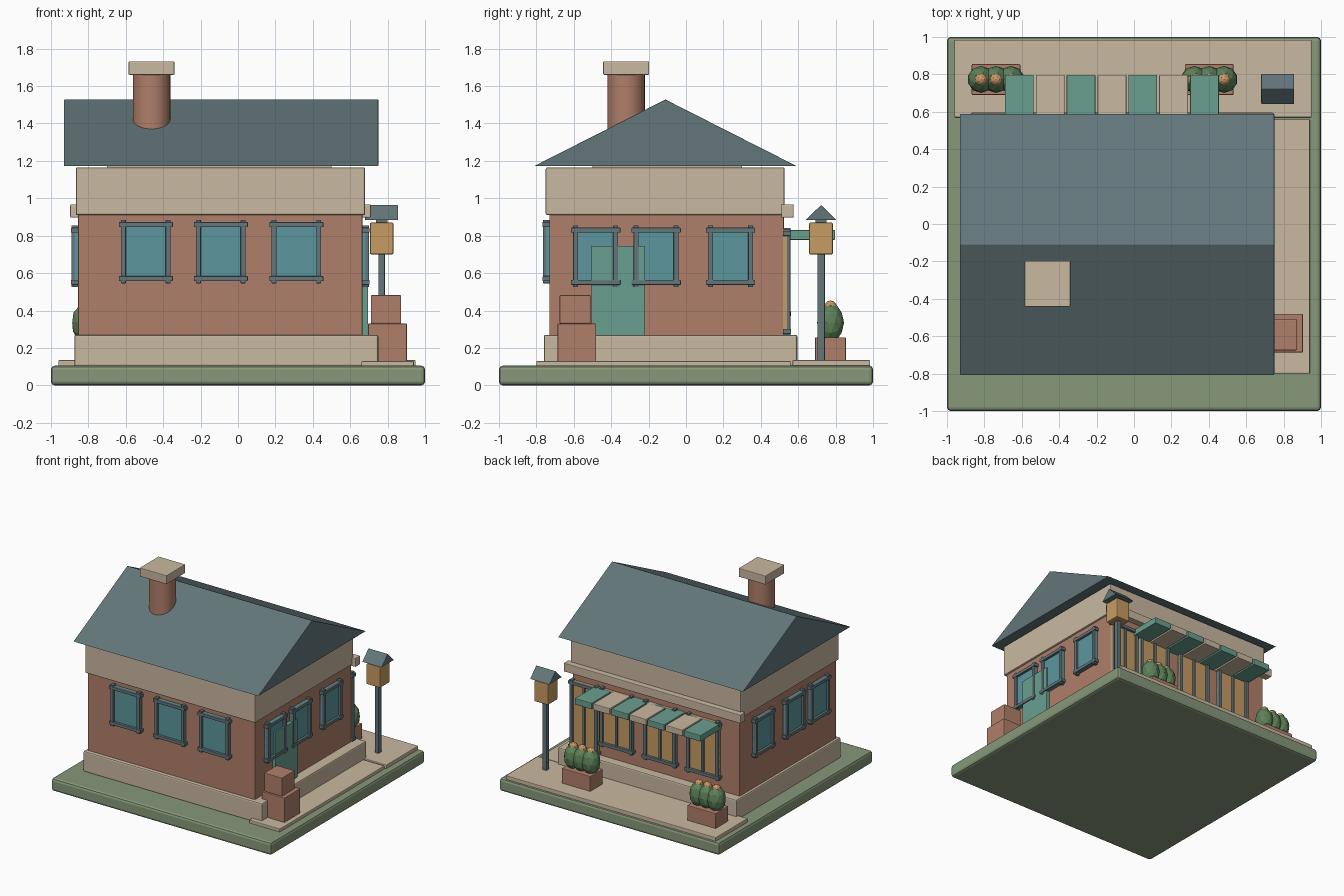
import bpy
import math

cube = bpy.data.objects.get("Cube")
if cube:
    bpy.data.objects.remove(cube, do_unlink=True)


def material(name, hex_code):
    """Flat material from an sRGB hex code."""
    rgb = [int(hex_code[i:i + 2], 16) / 255 for i in (0, 2, 4)]
    col = [((c + 0.055) / 1.055) ** 2.4 for c in rgb] + [1]
    m = bpy.data.materials.new(name)
    m.use_nodes = True
    m.diffuse_color = col
    m.node_tree.nodes["Principled BSDF"].inputs["Base Color"].default_value = col
    return m


GRASS = material("lawn green", "87987A")
STONE = material("pale stone", "C9B9A1")
BRICK = material("brick red", "B07F6A")
SLATE = material("slate grey", "63767A")
GLASS = material("window blue", "5C979D")
TEAL = material("door teal", "6A9F90")
AMBER = material("amber", "C69C62")
LEAF = material("leaf green", "5D8259")
BUD = material("bud tan", "C99A68")


def finish(ob, name, mat, bevel=0.0):
    ob.name = name
    ob.data.materials.clear()
    ob.data.materials.append(mat)
    if bevel:
        mod = ob.modifiers.new("Bevel", "BEVEL")
        mod.width = bevel
        mod.segments = 2
    return ob


def box(name, mat, x, y, z, bevel=0.005):
    """Box from (min, max) ranges on each axis."""
    mesh = bpy.data.meshes.new(name)
    verts = [(a, b, c) for a in x for b in y for c in z]
    mesh.from_pydata(verts, [], [(0, 1, 3, 2), (4, 6, 7, 5), (0, 4, 5, 1),
                                 (2, 3, 7, 6), (0, 2, 6, 4), (1, 5, 7, 3)])
    ob = bpy.data.objects.new(name, mesh)
    bpy.context.collection.objects.link(ob)
    return finish(ob, name, mat, bevel)


def gable(name, mat, x, y, z, bevel=0.003):
    """Triangular prism with its ridge along x."""
    mid = sum(y) / 2
    verts = [(a, b, c) for a in x for b, c in ((y[0], z[0]), (y[1], z[0]), (mid, z[1]))]
    mesh = bpy.data.meshes.new(name)
    mesh.from_pydata(verts, [], [(0, 2, 1), (3, 4, 5), (0, 1, 4, 3),
                                 (1, 2, 5, 4), (2, 0, 3, 5)])
    ob = bpy.data.objects.new(name, mesh)
    bpy.context.collection.objects.link(ob)
    return finish(ob, name, mat, bevel)


def span(c, half):
    return (c - half, c + half)


def wall_box(name, mat, side, wall, u, z, depth, bevel=0.003):
    """Box standing out from a wall; u runs along the wall."""
    out = (wall - 0.005, wall + depth) if side in ("left", "back") else (wall - depth, wall + 0.005)
    if side in ("left", "right"):
        return box(name, mat, out, u, z, bevel)
    return box(name, mat, u, out, z, bevel)


def window(name, side, wall, u, z, w, h, pane=GLASS, mullion=False):
    """Pane with four overlapping frame bars, centred on (u, z)."""
    bar, over = 0.013, 0.012
    wall_box(name + "_pane", pane, side, wall, span(u, w / 2), span(z, h / 2), 0.018, 0)
    for s in (-1, 1):
        wall_box(name + "_upright", SLATE, side, wall, span(u + s * (w / 2 - bar), bar),
                 span(z, h / 2 + over), 0.035)
        wall_box(name + "_rail", SLATE, side, wall, span(u, w / 2 + over),
                 span(z + s * (h / 2 - bar), bar), 0.038)
    if mullion:
        wall_box(name + "_mullion", SLATE, side, wall, span(u, 0.01), span(z, h / 2), 0.032)


# Ground and paving
box("lawn_base", GRASS, (-1, 1), (-1, 1), (0, 0.105), 0.02)
box("back_pavement", STONE, (-0.96, 0.95), (0.57, 0.985), (0.1, 0.135))
box("side_pavement", STONE, (0.66, 0.94), (-0.8, 0.56), (0.1, 0.13))

# Building body
box("plinth", STONE, (-0.875, 0.75), (-0.76, 0.595), (0.1, 0.27), 0.01)
box("brick_walls", BRICK, (-0.855, 0.665), (-0.73, 0.523), (0.26, 0.92))
box("frieze", STONE, (-0.867, 0.68), (-0.75, 0.527), (0.91, 1.165), 0.008)
box("back_ledge", STONE, (-0.897, 0.71), (0.51, 0.575), (0.897, 0.967))
box("roof_core", STONE, (-0.7, 0.5), (-0.5, 0.3), (1.1, 1.2), 0)
gable("main_roof", SLATE, (-0.93, 0.75), (-0.81, 0.59), (1.173, 1.528))

# Chimney
bpy.ops.mesh.primitive_cylinder_add(vertices=32, radius=0.1, depth=0.42,
                                    location=(-0.462, -0.32, 1.46))
finish(bpy.context.object, "chimney_shaft", BRICK)
bpy.ops.object.shade_smooth_by_angle(angle=math.radians(40))
box("chimney_cap", STONE, (-0.585, -0.34), (-0.443, -0.197), (1.66, 1.732))

# Windows on the front and both sides
for x in (-0.493, -0.092, 0.312):
    window("front_window", "front", -0.73, x, 0.715, 0.265, 0.315)
for y in (-0.483, -0.16, 0.238):
    window("left_window", "left", 0.665, y, 0.69, 0.24, 0.305)
    window("right_window", "right", -0.855, y, 0.69, 0.24, 0.305)

# Side door
wall_box("side_door", TEAL, "left", 0.665, (-0.505, -0.218), (0.265, 0.745), 0.03)

# Shop front with amber panes
window("back_entrance", "back", 0.523, 0.545, 0.55, 0.25, 0.55, AMBER, True)
for x in (0.25, -0.145, -0.535):
    window("shop_window", "back", 0.523, x, 0.6, 0.29, 0.46, AMBER, True)

# Striped awning
for i in range(7):
    x = -0.613 + i * 0.165
    box("awning_strip", STONE if i % 2 else TEAL, span(x, 0.077), (0.515, 0.797), (0.778, 0.83))

# Planters with budding shrubs
for px in (-0.738, 0.402):
    box("planter", BRICK, span(px, 0.13), (0.69, 0.855), (0.13, 0.257))
    for dx in (-0.08, 0, 0.08):
        bpy.ops.mesh.primitive_ico_sphere_add(subdivisions=2, radius=1,
                                              location=(px + dx, 0.773, 0.335))
        shrub = finish(bpy.context.object, "shrub", LEAF)
        shrub.scale = (0.072, 0.072, 0.105)
        bpy.ops.mesh.primitive_ico_sphere_add(subdivisions=2, radius=0.034,
                                              location=(px + dx, 0.773, 0.42))
        finish(bpy.context.object, "bud", BUD)

# Lamp post
box("lamp_pole", SLATE, span(0.768, 0.018), span(0.722, 0.02), (0.13, 0.72))
box("lantern", AMBER, span(0.768, 0.063), span(0.722, 0.064), (0.7, 0.87), 0.008)
box("lantern_neck", SLATE, span(0.768, 0.03), span(0.722, 0.03), (0.86, 0.9), 0)
gable("lantern_roof", SLATE, span(0.768, 0.088), span(0.722, 0.082), (0.883, 0.964))

# Stacked crates by the side door
box("lower_crate", BRICK, (0.695, 0.903), (-0.687, -0.48), (0.125, 0.33))
box("upper_crate", BRICK, (0.71, 0.872), (-0.675, -0.51), (0.33, 0.482))
